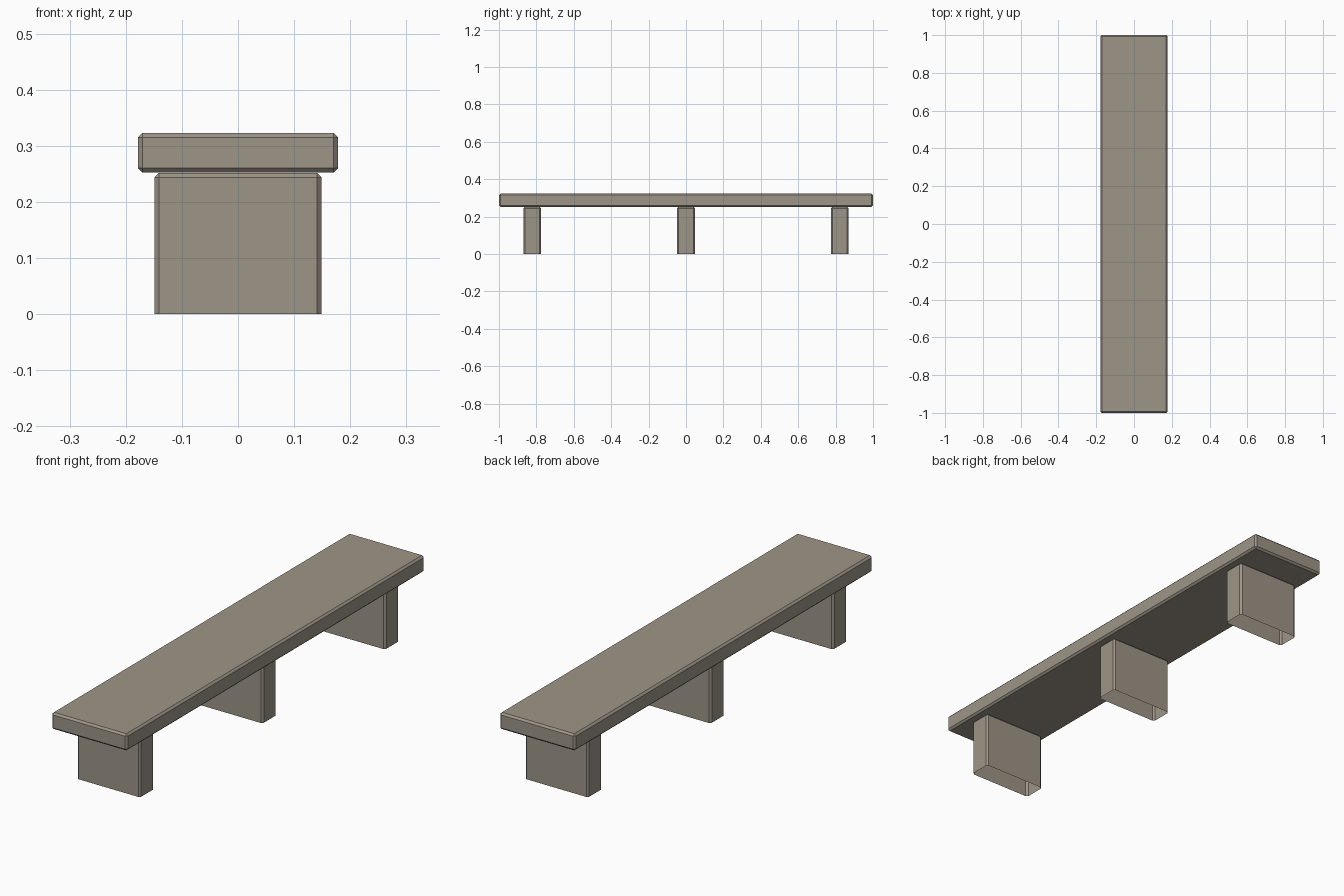
import bpy
import bmesh
from mathutils import Matrix, Vector

cube = bpy.data.objects.get("Cube")
if cube:
    bpy.data.objects.remove(cube, do_unlink=True)

# Stone material
stone = bpy.data.materials.new("warm_grey_stone")
stone.use_nodes = True
colour = (0.34, 0.30, 0.245, 1)
stone.diffuse_color = colour
stone.node_tree.nodes["Principled BSDF"].inputs["Base Color"].default_value = colour


def block(name, size, centre, open_bottom=False):
    """Chamfered block; an open one keeps a sharp rim with no underside."""
    bm = bmesh.new()
    bmesh.ops.create_cube(bm, size=1, matrix=Matrix.Diagonal((*size, 1)))
    rim = -size[2] / 2 + 0.001
    edges = [e for e in bm.edges
             if not (open_bottom and all(v.co.z < rim for v in e.verts))]
    bmesh.ops.bevel(bm, geom=edges, offset=0.008, segments=1,
                    affect='EDGES', clamp_overlap=True)
    if open_bottom:
        under = [f for f in bm.faces if all(v.co.z < rim for v in f.verts)]
        bmesh.ops.delete(bm, geom=under, context='FACES')
    mesh = bpy.data.meshes.new(name)
    bm.to_mesh(mesh)
    bm.free()
    mesh.materials.append(stone)
    obj = bpy.data.objects.new(name, mesh)
    obj.location = Vector(centre)
    bpy.context.collection.objects.link(obj)
    return obj


# Seat slab
block("seat", (0.356, 2.0, 0.071), (0, 0, 0.2875))

# Three hollow supports
for name, y in (("front_leg", -0.822), ("middle_leg", 0), ("back_leg", 0.822)):
    block(name, (0.298, 0.096, 0.2515), (0, y, 0.12575), open_bottom=True)
